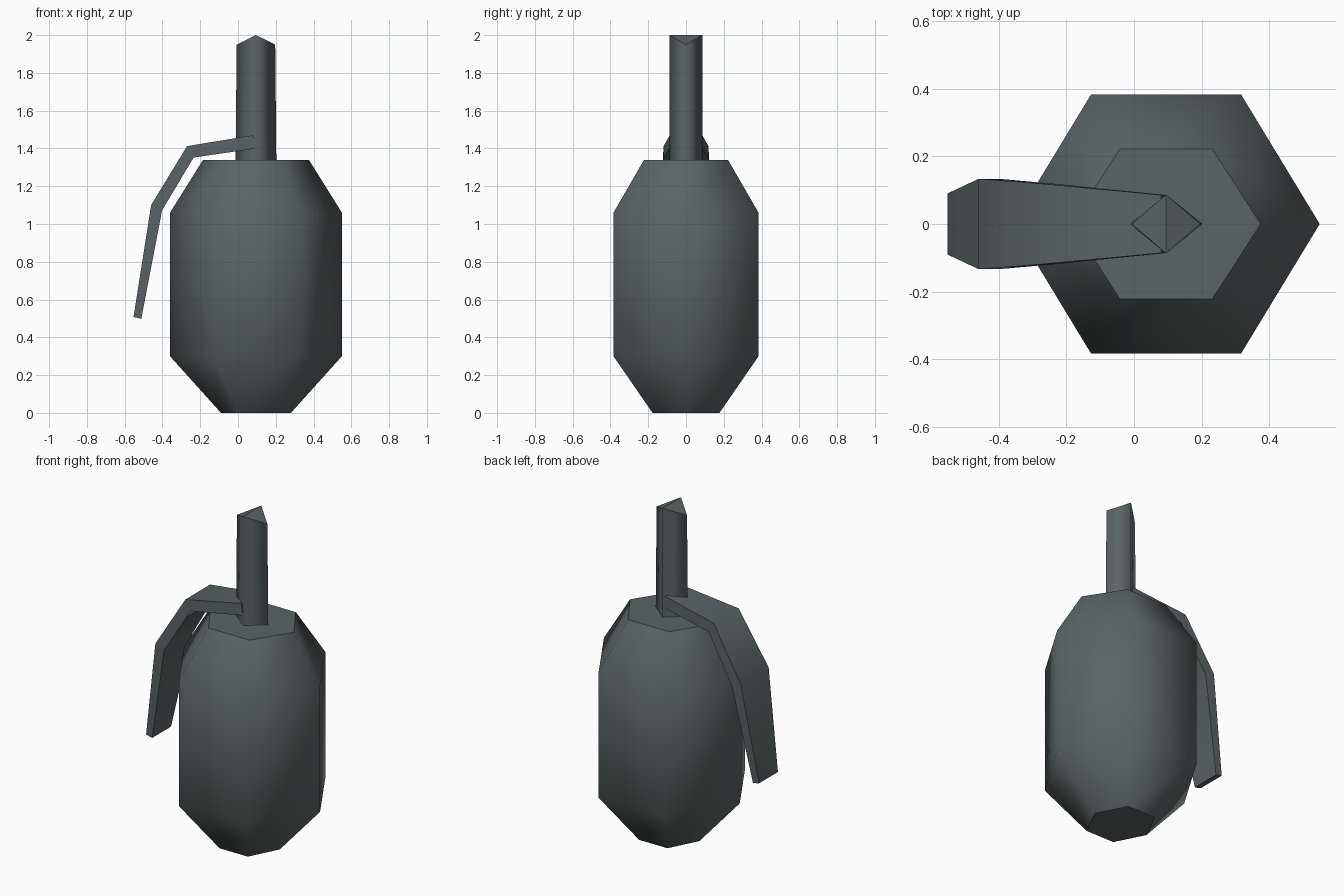
import bpy
import bmesh
from math import radians

cube = bpy.data.objects.get("Cube")
if cube:
    bpy.data.objects.remove(cube, do_unlink=True)

CX = 0.095  # axis of body and stem

metal = bpy.data.materials.new("dark grey metal")
metal.use_nodes = True
colour = (0.105, 0.127, 0.135, 1)
metal.diffuse_color = colour
metal.node_tree.nodes["Principled BSDF"].inputs["Base Color"].default_value = colour


def loft(name, rings, is_sharp):
    """Skin a list of equal rings, cap both ends and shade smooth except sharp edges."""
    bm = bmesh.new()
    loops = [[bm.verts.new(p) for p in ring] for ring in rings]
    n = len(loops[0])
    for a, b in zip(loops, loops[1:]):
        for i in range(n):
            j = (i + 1) % n
            bm.faces.new((a[i], a[j], b[j], b[i]))
    caps = [bm.faces.new(loops[0][::-1]), bm.faces.new(loops[-1])]
    bmesh.ops.recalc_face_normals(bm, faces=bm.faces)
    for f in bm.faces:
        f.smooth = True
    for e in bm.edges:
        capped = any(f in caps for f in e.link_faces)
        e.smooth = not (capped or is_sharp(e))
    mesh = bpy.data.meshes.new(name)
    bm.to_mesh(mesh)
    bm.free()
    mesh.materials.append(metal)
    obj = bpy.data.objects.new(name, mesh)
    bpy.context.collection.objects.link(obj)
    return obj


# Six-sided body: height, x radius, half length of flat side, y radius
def hexagon(z, rx, flat, ry):
    outline = ((rx, 0), (flat, ry), (-flat, ry), (-rx, 0), (-flat, -ry), (flat, -ry))
    return [(CX + x, y, z) for x, y in outline]


loft("body", [hexagon(0, 0.185, 0.095, 0.177),
              hexagon(0.30, 0.455, 0.222, 0.384),
              hexagon(1.06, 0.455, 0.222, 0.384),
              hexagon(1.34, 0.28, 0.137, 0.222)], lambda e: False)


# Four-sided stem with a ridged top running front to back
def diamond(rx, z_side, z_ridge):
    ry = 0.087
    return [(CX + rx, 0, z_side), (CX, ry, z_ridge),
            (CX - rx, 0, z_side), (CX, -ry, z_ridge)]


stem = loft("stem", [diamond(0.108, 1.32, 1.32), diamond(0.102, 1.95, 2.0)],
            lambda e: False)

# Split the stem top along its ridge
bm = bmesh.new()
bm.from_mesh(stem.data)
ridge = [v for v in bm.verts if v.co.z > 1.99]
bmesh.ops.connect_verts(bm, verts=ridge)
for e in bm.edges:
    if all(v in ridge for v in e.verts):
        e.smooth = False
bm.to_mesh(stem.data)
bm.free()

# Bent lever: outer point, inner point, half width
stations = [((0.08, 1.47), (0.095, 1.40), 0.086),
            ((-0.27, 1.412), (-0.235, 1.352), 0.119),
            ((-0.46, 1.10), (-0.402, 1.072), 0.134),
            ((-0.553, 0.508), (-0.512, 0.498), 0.09)]
rings = [[(o[0], -w, o[1]), (o[0], w, o[1]), (i[0], w, i[1]), (i[0], -w, i[1])]
         for o, i, w in stations]
loft("lever", rings, lambda e: e.calc_face_angle(0) > radians(60))
